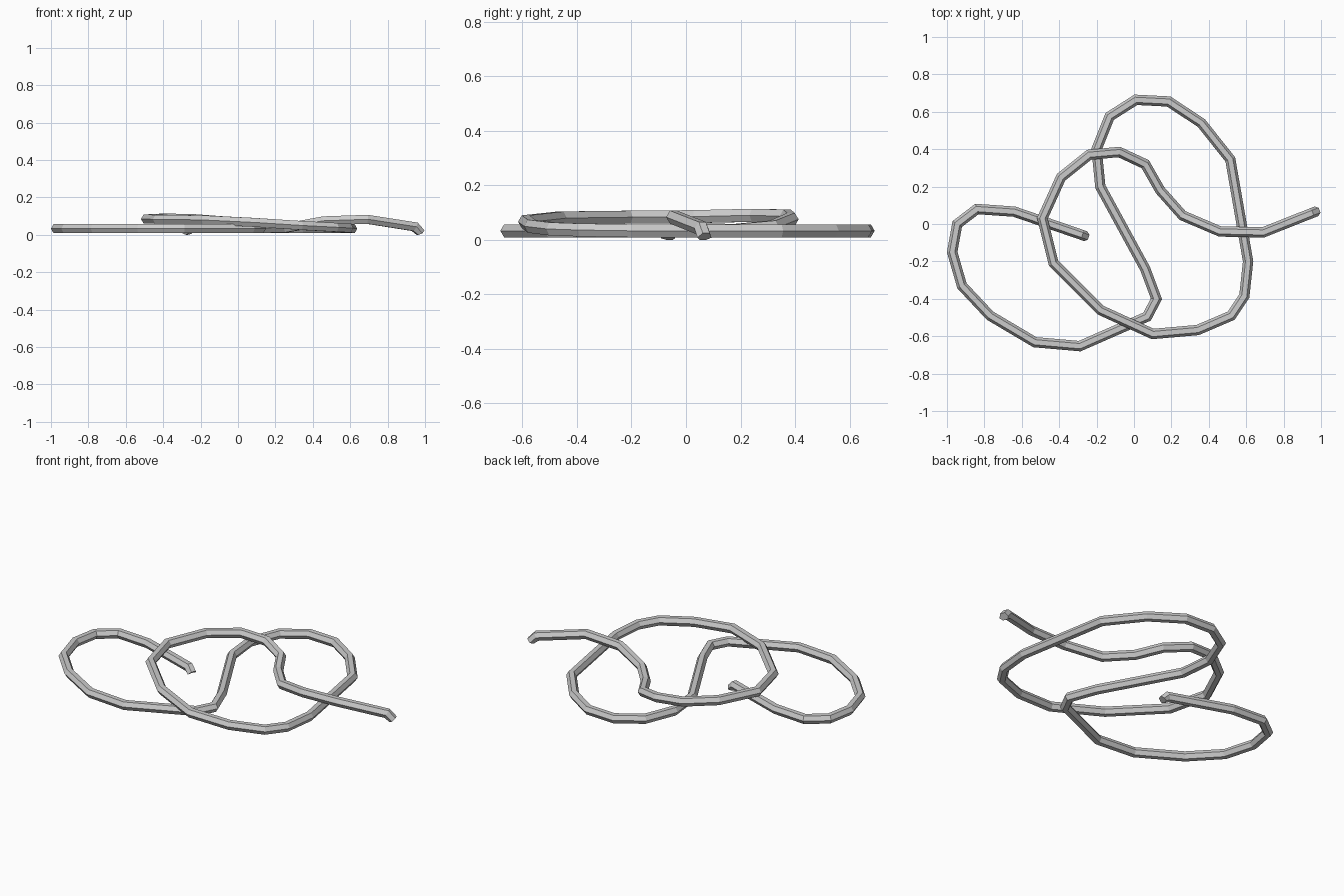
import bpy, bmesh, math
from mathutils import Vector

SIDES, RADIUS = 6, 0.0275

# centre line of the rope, from the inner end to the outer end
PATH = [
    (-0.258, -0.066, 0.006), (-0.285, -0.056, 0.033),
    (-0.64, 0.066, 0.033), (-0.84, 0.08, 0.033), (-0.945, 0.0, 0.033),
    (-0.972, -0.15, 0.033), (-0.92, -0.33, 0.033), (-0.77, -0.49, 0.033),
    (-0.53, -0.632, 0.033), (-0.29, -0.653, 0.033), (0.07, -0.495, 0.033),
    (0.12, -0.40, 0.033), (0.06, -0.24, 0.033), (-0.18, 0.20, 0.033),
    (-0.20, 0.40, 0.033), (-0.13, 0.575, 0.033), (0.01, 0.664, 0.033),
    (0.185, 0.655, 0.033), (0.36, 0.54, 0.033), (0.515, 0.345, 0.033),
    (0.61, -0.20, 0.033), (0.59, -0.385, 0.036), (0.52, -0.49, 0.04),
    (0.34, -0.567, 0.05), (0.10, -0.588, 0.066), (-0.18, -0.46, 0.08),
    (-0.43, -0.21, 0.083), (-0.49, 0.03, 0.085), (-0.39, 0.25, 0.09),
    (-0.24, 0.37, 0.087), (-0.08, 0.385, 0.075), (0.06, 0.32, 0.047),
    (0.14, 0.18, 0.034), (0.26, 0.045, 0.037), (0.46, -0.04, 0.075),
    (0.69, -0.045, 0.083), (0.945, 0.056, 0.043), (0.976, 0.068, 0.008),
]


def sweep(name, path):
    """Sweep a flat-topped hexagon along the path with mitred corners."""
    pts = [Vector(p) for p in path]
    dirs = [(b - a).normalized() for a, b in zip(pts, pts[1:])]
    bm = bmesh.new()
    rings = []
    for i, p in enumerate(pts):
        d0, d1 = dirs[max(i - 1, 0)], dirs[min(i, len(dirs) - 1)]
        t = (d0 + d1).normalized()
        stretch = 1 / max(t.dot(d1), 0.6)
        side = t.cross(Vector((0, 0, 1))).normalized()
        up = side.cross(t)
        bend = d1 - d0
        bend = bend.normalized() if bend.length > 1e-5 else Vector()
        ring = []
        for k in range(SIDES):
            a = math.tau * k / SIDES
            o = (side * math.cos(a) + up * math.sin(a)) * RADIUS
            o += bend * o.dot(bend) * (stretch - 1)
            ring.append(bm.verts.new(p + o))
        rings.append(ring)
    for r0, r1 in zip(rings, rings[1:]):
        for k in range(SIDES):
            n = (k + 1) % SIDES
            bm.faces.new((r0[k], r0[n], r1[n], r1[k]))
    bm.faces.new(rings[0])
    bm.faces.new(rings[-1])
    bmesh.ops.recalc_face_normals(bm, faces=bm.faces)
    # rest the cut ends on the ground
    for v in bm.verts:
        v.co.z = max(v.co.z, 0)
    mesh = bpy.data.meshes.new(name)
    bm.to_mesh(mesh)
    bm.free()
    obj = bpy.data.objects.new(name, mesh)
    bpy.context.collection.objects.link(obj)
    return obj


# looped rope lying on the ground
sweep("rope", PATH)
